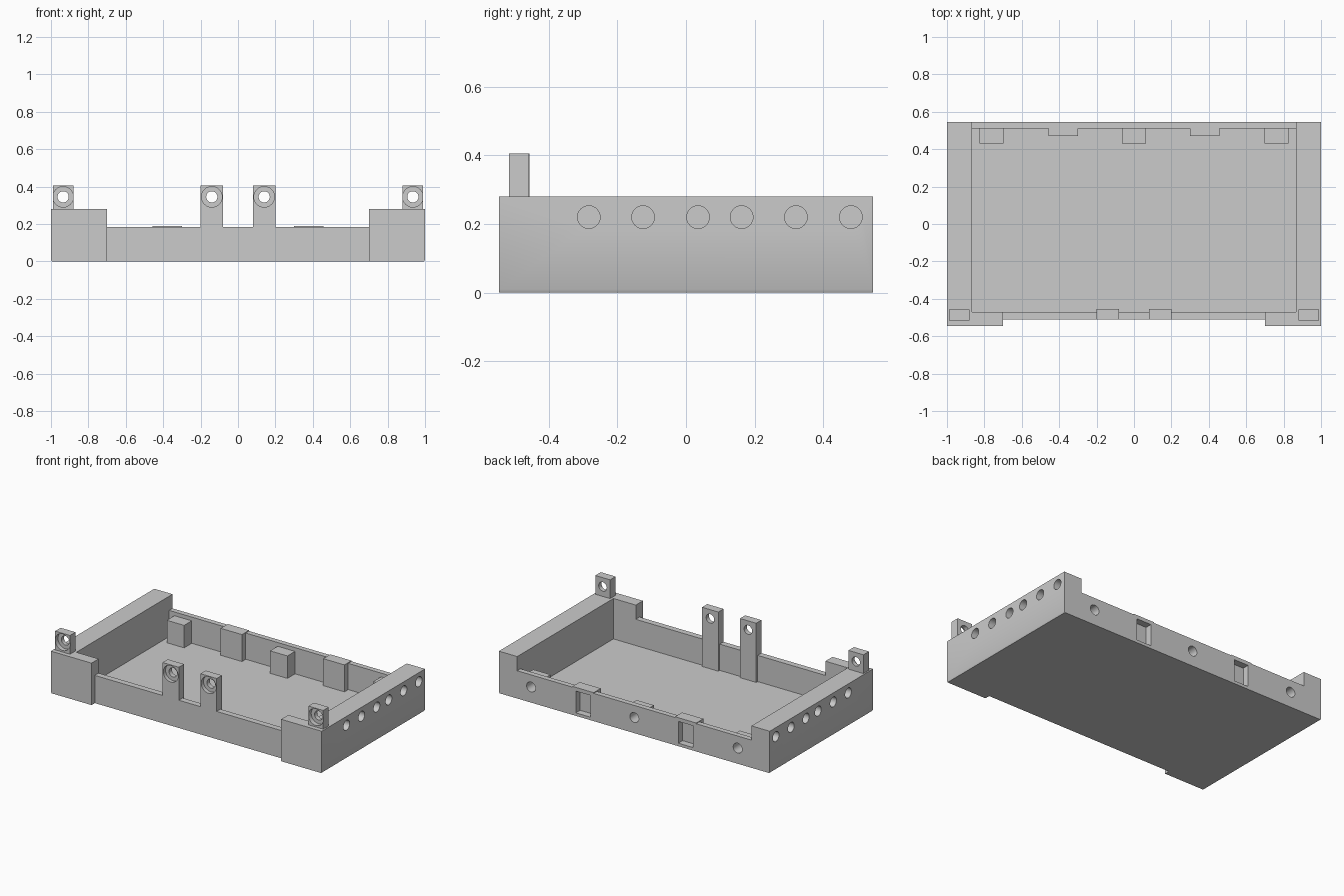
import bpy
import bmesh
from mathutils import Matrix, Vector

cube = bpy.data.objects.get("Cube")
if cube:
    bpy.data.objects.remove(cube, do_unlink=True)

GREY = (0.6, 0.6, 0.6, 1.0)
mat = bpy.data.materials.new("light grey plastic")
mat.use_nodes = True
mat.diffuse_color = GREY
mat.node_tree.nodes["Principled BSDF"].inputs["Base Color"].default_value = GREY

# Main dimensions
WALL_H, SIDE_H, TAB_H, FLOOR_T = 0.185, 0.28, 0.405, 0.01
FRONT, FRONT_WALL, FRONT_IN = -0.545, -0.51, -0.47
BACK, BACK_IN = 0.545, 0.51
SIDE_IN = 0.865


def finish(name, bm):
    bmesh.ops.recalc_face_normals(bm, faces=bm.faces)
    mesh = bpy.data.meshes.new(name)
    bm.to_mesh(mesh)
    bm.free()
    mesh.materials.append(mat)
    obj = bpy.data.objects.new(name, mesh)
    bpy.context.collection.objects.link(obj)
    return obj


def box(name, x, y, z):
    bm = bmesh.new()
    size = Vector((x[1] - x[0], y[1] - y[0], z[1] - z[0]))
    mid = Vector((sum(x) / 2, sum(y) / 2, sum(z) / 2))
    bmesh.ops.create_cube(bm, size=1, matrix=Matrix.Translation(mid) @ Matrix.Diagonal(size).to_4x4())
    return finish(name, bm)


def prism(name, profile, y):
    """Extrude an (x, z) profile along y."""
    bm = bmesh.new()
    face = bm.faces.new([bm.verts.new((px, y[0], pz)) for px, pz in profile])
    ext = bmesh.ops.extrude_face_region(bm, geom=[face], use_keep_orig=True)
    verts = [v for v in ext["geom"] if isinstance(v, bmesh.types.BMVert)]
    bmesh.ops.translate(bm, verts=verts, vec=(0, y[1] - y[0], 0))
    return finish(name, bm)


def rod(name, start, end, radius):
    """Cylinder cutter between two points."""
    a, b = Vector(start), Vector(end)
    turn = (b - a).to_track_quat('Z', 'Y').to_matrix().to_4x4()
    bm = bmesh.new()
    bmesh.ops.create_cone(bm, cap_ends=True, segments=32, radius1=radius, radius2=radius,
                          depth=(b - a).length, matrix=Matrix.Translation((a + b) / 2) @ turn)
    return finish(name, bm)


def combine(target, parts, operation):
    """Apply booleans to the target, then drop the helper parts."""
    for part in parts:
        part.hide_render = True
        mod = target.modifiers.new(part.name, 'BOOLEAN')
        mod.operation, mod.object, mod.solver = operation, part, 'EXACT'
    bpy.context.view_layer.update()
    done = target.evaluated_get(bpy.context.evaluated_depsgraph_get())
    mesh = bpy.data.meshes.new_from_object(done)
    target.modifiers.clear()
    target.data = mesh
    for part in parts:
        bpy.data.objects.remove(part, do_unlink=True)


def screw_hole(x, z=0.345):
    """Through hole with a counterbore on the front."""
    return [rod("screw_hole", (x, -0.6, z), (x, -0.4, z), 0.03),
            rod("counterbore", (x, -0.6, z), (x, -0.485, z), 0.055)]


# Tray floor and low walls
tray = box("tray", (-0.9, 0.9), (FRONT_WALL, BACK), (0, FLOOR_T))
solids = [box("front_wall", (-0.9, 0.9), (FRONT_WALL, FRONT_IN), (0, WALL_H)),
          box("back_wall", (-0.9, 0.9), (BACK_IN, BACK), (0, WALL_H))]
cuts = []

for s in (-1, 1):
    # Thick side walls with a slim lower chamfer, and front corner blocks
    side = [(SIDE_IN, 0), (0.995, 0), (1, 0.01), (1, SIDE_H), (SIDE_IN, SIDE_H)]
    solids.append(prism("side_wall", [(s * x, z) for x, z in side], (FRONT, BACK)))
    solids.append(box("corner_block", sorted((s * 0.7, s * 0.9)), (FRONT, FRONT_IN), (0, SIDE_H)))
    # Tall front posts
    solids.append(box("front_post", sorted((s * 0.08, s * 0.2)), (FRONT_WALL, -0.455), (0, TAB_H)))
    cuts += screw_hole(s * 0.14)
    # Clip housings with a recess open to the back
    solids.append(box("clip_housing", sorted((s * 0.3, s * 0.457)), (0.47, BACK), (0, 0.19)))
    cuts.append(box("clip_recess", sorted((s * 0.325, s * 0.432)), (0.5, 0.6), (0.02, 0.165)))
    # Row of blind holes along each side
    for y in (-0.283, -0.125, 0.035, 0.162, 0.32, 0.48):
        cuts.append(rod("side_hole", (s * 1.05, y, 0.22), (s * 0.92, y, 0.22), 0.033))

# Back bosses with blind holes
for x in (-0.763, 0, 0.763):
    solids.append(box("back_boss", (x - 0.064, x + 0.064), (0.43, BACK), (0, 0.16)))
    cuts.append(rod("back_hole", (x, 0.6, 0.104), (x, 0.465, 0.104), 0.033))

combine(tray, solids, 'UNION')
combine(tray, cuts, 'DIFFERENCE')

# Screw tabs standing on the front corners
for s, label in ((-1, "right"), (1, "left")):
    tab = box(label + "_screw_tab", sorted((s * 0.88, s * 0.99)), (-0.515, -0.457), (SIDE_H, TAB_H))
    combine(tab, screw_hole(s * 0.935), 'DIFFERENCE')

# Smooth the bores while keeping every corner crisp
bpy.ops.object.select_all(action='DESELECT')
for obj in bpy.context.collection.objects:
    if obj.type == 'MESH' and mat.name in obj.data.materials:
        obj.select_set(True)
        bpy.context.view_layer.objects.active = obj
bpy.ops.object.shade_smooth_by_angle()
